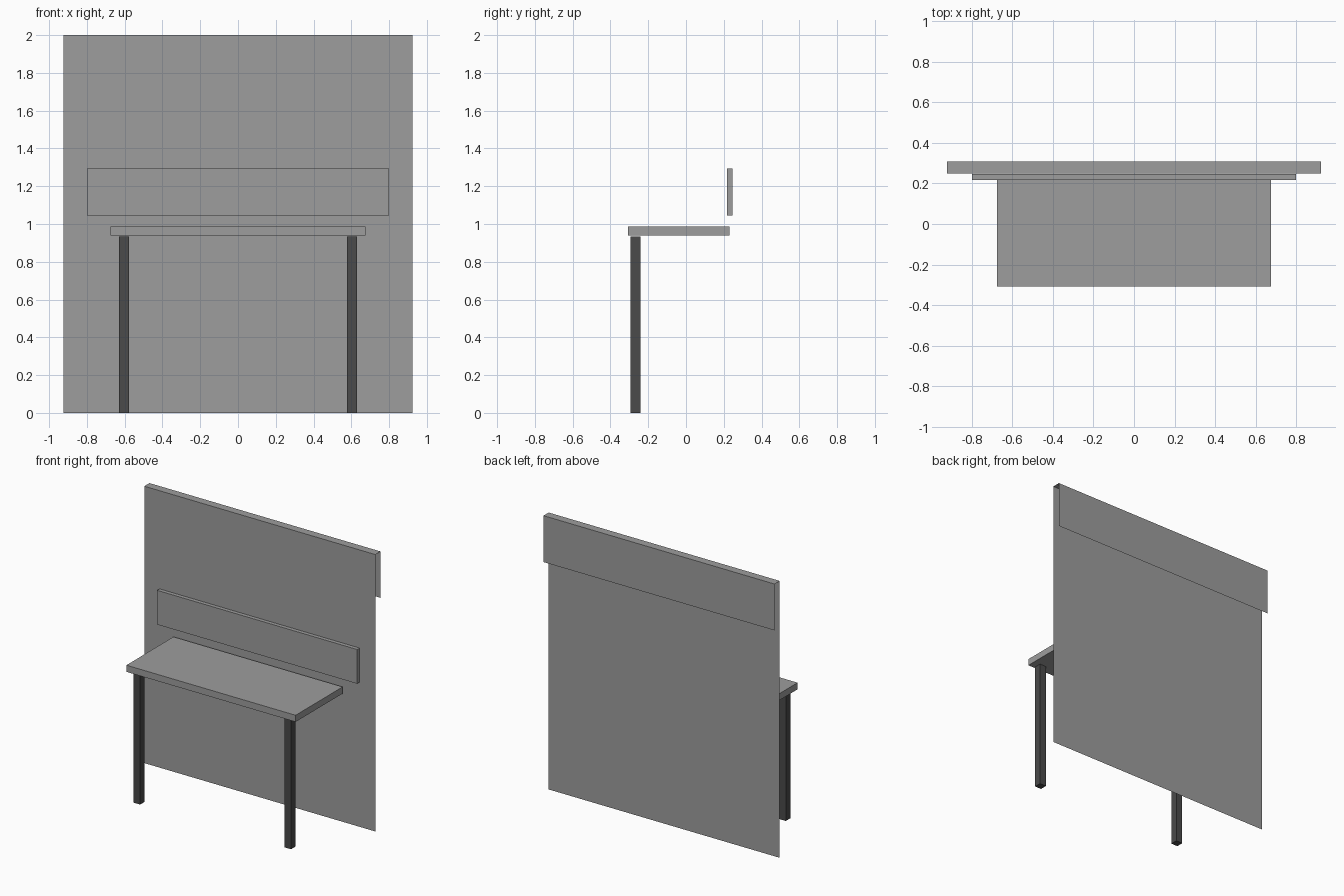
import bpy
import bmesh
from mathutils import Matrix, Vector

cube = bpy.data.objects.get("Cube")
if cube:
    bpy.data.objects.remove(cube, do_unlink=True)


def make_material(name, value):
    mat = bpy.data.materials.new(name)
    mat.use_nodes = True
    colour = (value, value, value, 1)
    mat.diffuse_color = colour
    mat.node_tree.nodes["Principled BSDF"].inputs["Base Color"].default_value = colour
    return mat


def make_object(name, bm, mat):
    mesh = bpy.data.meshes.new(name)
    bm.to_mesh(mesh)
    bm.free()
    mesh.materials.append(mat)
    obj = bpy.data.objects.new(name, mesh)
    bpy.context.collection.objects.link(obj)
    return obj


def make_box(name, low, high, mat):
    low, high = Vector(low), Vector(high)
    bm = bmesh.new()
    place = Matrix.Translation((low + high) / 2) @ Matrix.Diagonal((*(high - low), 1))
    bmesh.ops.create_cube(bm, size=1, matrix=place)
    return make_object(name, bm, mat)


def make_sheet(name, profile, half_width, mat):
    # Open side profile of (y, z) points, swept along x
    bm = bmesh.new()
    verts = [bm.verts.new((-half_width, y, z)) for y, z in profile]
    edges = [bm.edges.new(pair) for pair in zip(verts, verts[1:])]
    swept = bmesh.ops.extrude_edge_only(bm, edges=edges)["geom"]
    moved = [g for g in swept if isinstance(g, bmesh.types.BMVert)]
    bmesh.ops.translate(bm, vec=(2 * half_width, 0, 0), verts=moved)
    # Turn the sheet so its top strip faces up
    bm.normal_update()
    top = max(bm.faces, key=lambda f: f.calc_center_median().z)
    if top.normal.z < 0:
        bmesh.ops.reverse_faces(bm, faces=bm.faces[:])
    return make_object(name, bm, mat)


grey = make_material("mid grey", 0.337)
dark = make_material("dark grey", 0.069)

# Thin wall folded over the top into a short rear flap
make_sheet("back_wall", [(0.249, 0), (0.249, 2), (0.308, 2), (0.308, 1.665)], 0.923, grey)

# Board in front of the wall, and the table top
make_box("splash_board", (-0.799, 0.218, 1.046), (0.799, 0.246, 1.293), grey)
make_box("table_top", (-0.676, -0.308, 0.938), (0.676, 0.229, 0.986), grey)

# Two front legs
for side, name in ((-1, "right_leg"), (1, "left_leg")):
    x = side * 0.603
    make_box(name, (x - 0.026, -0.293, 0), (x + 0.026, -0.241, 0.935), dark)
